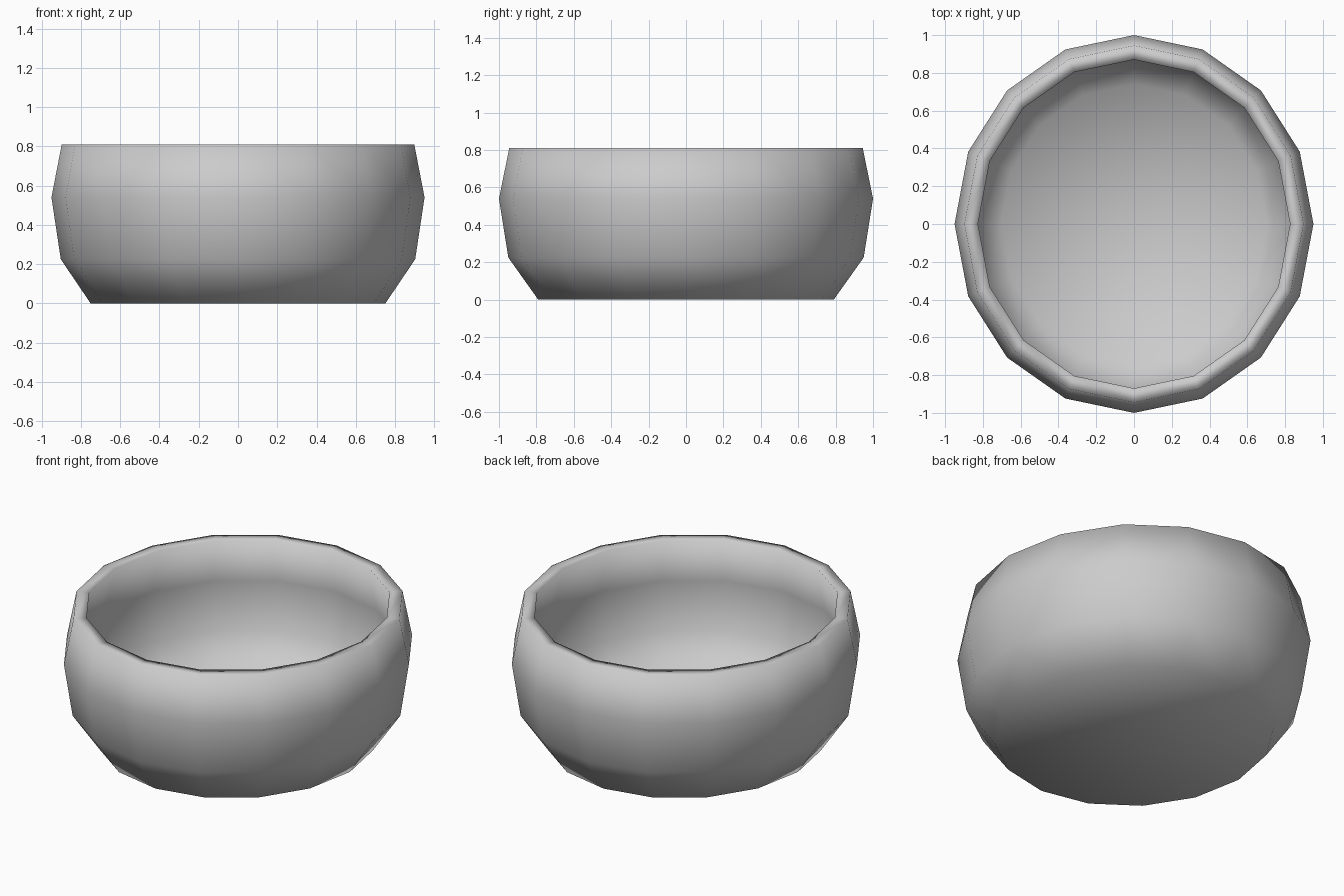
import bpy, bmesh, math

if "Cube" in bpy.data.objects:
    bpy.data.objects.remove(bpy.data.objects["Cube"])

SIDES = 16
SQUASH_X = 0.95

# Wall section (radius, height): outside from base to rim, then down the inside
PROFILE = [(0.79, 0.0), (0.95, 0.225), (1.0, 0.54), (0.945, 0.81),
           (0.87, 0.81), (0.925, 0.54), (0.885, 0.255), (0.74, 0.07)]


def ring(bm, radius, z):
    return [bm.verts.new((SQUASH_X * radius * math.sin(math.tau * i / SIDES),
                          radius * math.cos(math.tau * i / SIDES), z))
            for i in range(SIDES)]


def cap(bm, loop, z):
    centre = bm.verts.new((0, 0, z))
    for i in range(SIDES):
        bm.faces.new((loop[i], loop[(i + 1) % SIDES], centre))


# Bowl: lathed wall with closed underside and inner floor
bm = bmesh.new()
rings = [ring(bm, r, z) for r, z in PROFILE]
for a, b in zip(rings, rings[1:]):
    for i in range(SIDES):
        j = (i + 1) % SIDES
        bm.faces.new((a[i], a[j], b[j], b[i]))
cap(bm, rings[0], PROFILE[0][1])
cap(bm, rings[-1], PROFILE[-1][1])
bmesh.ops.recalc_face_normals(bm, faces=bm.faces[:])
for f in bm.faces:
    f.smooth = True

mesh = bpy.data.meshes.new("bowl")
bm.to_mesh(mesh)
bm.free()
bpy.context.collection.objects.link(bpy.data.objects.new("bowl", mesh))
